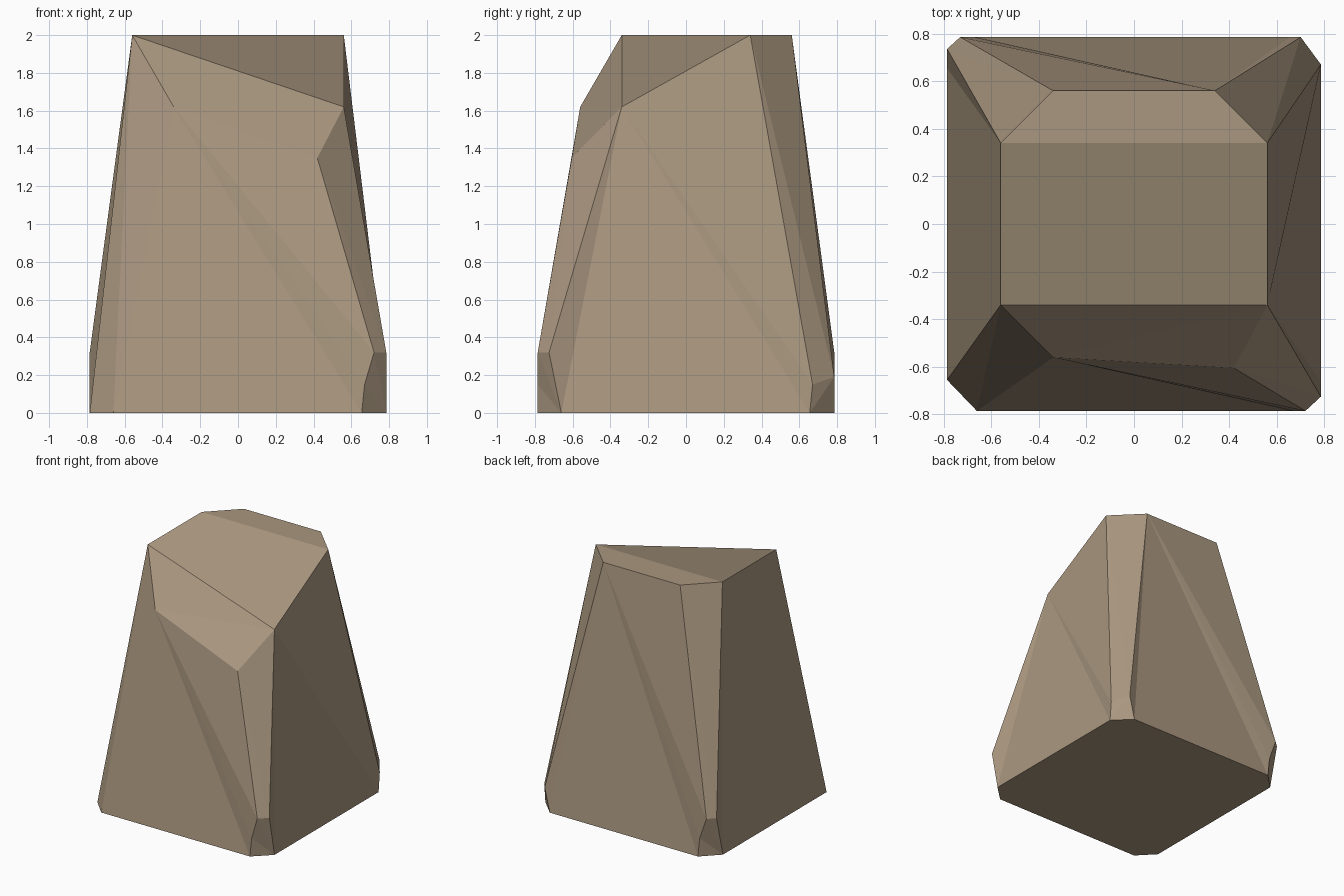
import bpy
import bmesh
from mathutils import Vector

cube = bpy.data.objects.get("Cube")
if cube:
    bpy.data.objects.remove(cube, do_unlink=True)

W = 0.785  # half width at the foot

# Chamfered corners: two rails each, top to bottom, counter-clockwise from front left
rails = [
    [(-.56, -.34, 2), (-W, -.655, 0)],
    [(-.34, -.56, 1.62), (-.66, -W, 0)],
    [(.42, -.605, 1.35), (.72, -W, .32), (.67, -W, .15), (.655, -W, 0)],
    [(.56, -.34, 1.62), (W, -.725, .32), (W, -.66, 0)],
    [(.56, .34, 2), (W, .67, .15), (W, .655, 0)],
    [(.34, .56, 2), (.70, W, .19), (.655, W, 0)],
    [(-.34, .56, 2), (-.73, W, .32), (-.67, W, .15), (-.655, W, 0)],
    [(-.56, .34, 2), (-W, .735, .32), (-W, .655, 0)],
]

bm = bmesh.new()
rails = [[bm.verts.new(p) for p in rail] for rail in rails]


def fan(loop):
    """Fill a loop with triangles from its first vertex."""
    for p, q in zip(loop[1:], loop[2:]):
        bm.faces.new((loop[0], p, q))


def zip_rails(a, b):
    """Join two rails, picking the outward-bulging diagonal at each step."""
    i = j = 0
    while i < len(a) - 1 or j < len(b) - 1:
        step_a = j == len(b) - 1
        if not step_a and i < len(a) - 1:
            normal = (a[i + 1].co - a[i].co).cross(b[j].co - a[i].co)
            step_a = normal.dot(b[j + 1].co - a[i].co) <= 0
        if step_a:
            bm.faces.new((a[i], a[i + 1], b[j]))
            i += 1
        else:
            bm.faces.new((a[i], b[j + 1], b[j]))
            j += 1


# Corner strips and broad sides
for k in range(0, 8, 2):
    zip_rails(rails[k], rails[k + 1])
    a, b = rails[k + 1], rails[(k + 2) % 8]
    fan(a + b[::-1])

# Sloping top, back top strip, front bevel and flat foot
top = [rail[0] for rail in rails]
bm.faces.new((top[0], top[3], top[4], top[7]))
bm.faces.new((top[7], top[4], top[5], top[6]))
fan([top[3], top[0], top[1], top[2]])
bm.faces.new([rail[-1] for rail in reversed(rails)])

mesh = bpy.data.meshes.new("boulder")
bm.to_mesh(mesh)
bm.free()
boulder = bpy.data.objects.new("boulder", mesh)
bpy.context.scene.collection.objects.link(boulder)

# Stone colour
stone = bpy.data.materials.new("tan stone")
stone.use_nodes = True
colour = (.40, .31, .215, 1)
stone.diffuse_color = colour
stone.node_tree.nodes["Principled BSDF"].inputs["Base Color"].default_value = colour
mesh.materials.append(stone)
